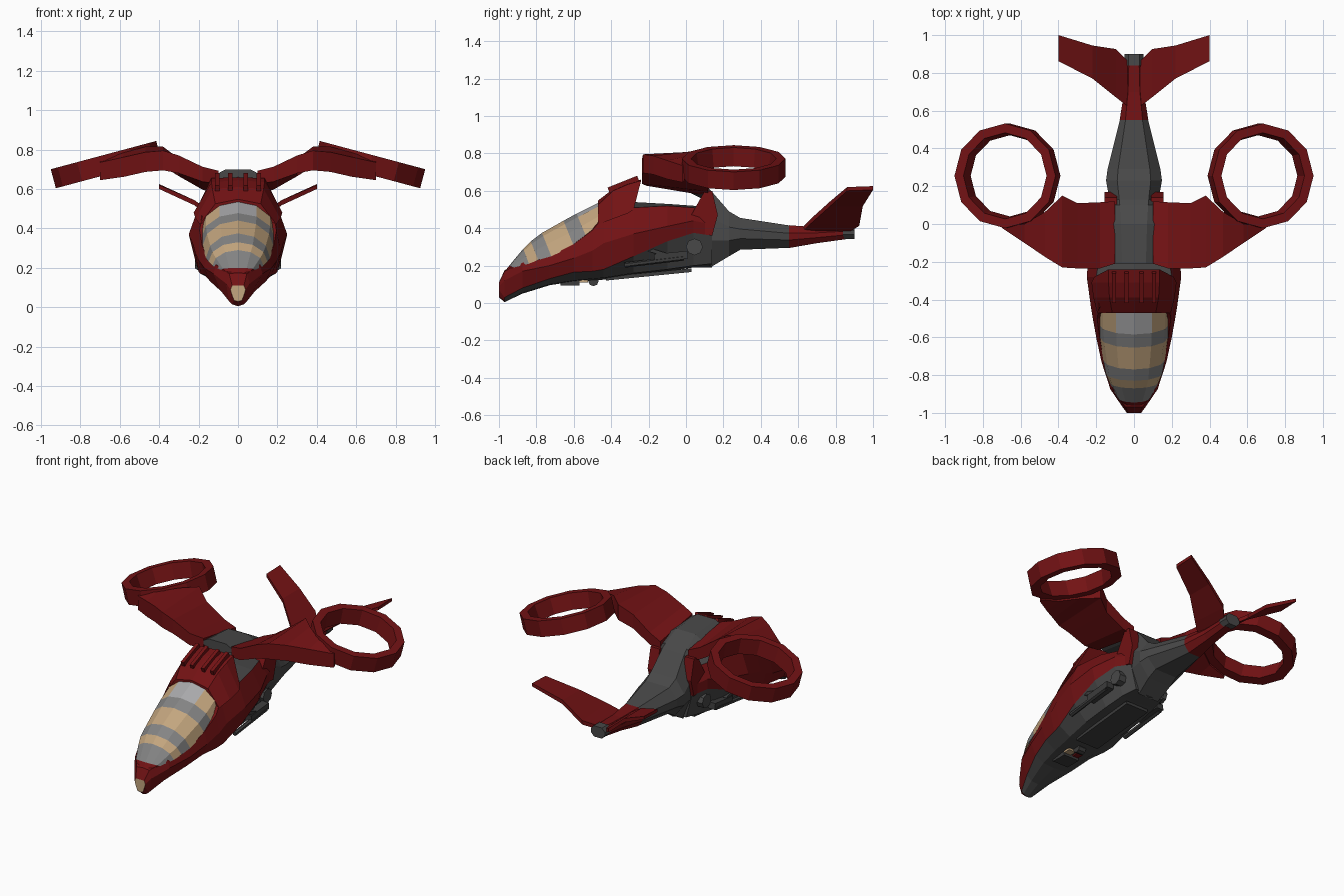
import bpy, bmesh, math
from mathutils import Matrix, Vector

if "Cube" in bpy.data.objects:
    bpy.data.objects.remove(bpy.data.objects["Cube"])


def mat(name, r, g, b):
    m = bpy.data.materials.new(name)
    m.diffuse_color = (r, g, b, 1)
    m.use_nodes = True
    m.node_tree.nodes["Principled BSDF"].inputs["Base Color"].default_value = m.diffuse_color
    return m


RED = mat("dark_red", .17, .006, .007)
GRAY = mat("charcoal", .065, .065, .065)
FRAME = mat("frame_gray", .23, .23, .23)
LIGHT = mat("light_gray", .40, .40, .41)
TAN = mat("tan_glass", .55, .38, .21)
DARK = mat("gun_gray", .045, .045, .045)


def finish(name, bm, mats):
    bmesh.ops.recalc_face_normals(bm, faces=bm.faces)
    me = bpy.data.meshes.new(name)
    bm.to_mesh(me)
    bm.free()
    for m in mats:
        me.materials.append(m)
    ob = bpy.data.objects.new(name, me)
    bpy.context.collection.objects.link(ob)
    return ob


def loft(name, rings, mats, rule=lambda i, j: 0, caps=(0, 0)):
    """Skin closed rings; rule(section, side) picks the material."""
    bm = bmesh.new()
    vs = [[bm.verts.new(p) for p in r] for r in rings]
    n = len(vs[0])
    for i in range(len(vs) - 1):
        for j in range(n):
            k = (j + 1) % n
            f = bm.faces.new((vs[i][j], vs[i][k], vs[i + 1][k], vs[i + 1][j]))
            f.material_index = rule(i, j)
    for ring, c in zip((vs[0], vs[-1]), caps):
        bm.faces.new(ring).material_index = c
    return finish(name, bm, mats)


def full(y, half):
    """Mirror a half outline (bottom centre to top centre) into a ring."""
    return [(x, y, z) for x, z in half] + [(-x, y, z) for x, z in half[-2:0:-1]]


def tube_ring(y, w, zb, zt):
    h = zt - zb
    return full(y, [(0, zb), (.55 * w, zb), (w, zb + .35 * h),
                    (w, zb + .65 * h), (.6 * w, zt), (0, zt)])


def panel(name, rows, s, m):
    """Thin surface: rows of x, lead y, trail y, lead z, trail z, half thickness."""
    rings = [[(s * x, yl, zl - t), (s * x, yt, zt - t), (s * x, yt, zt + t), (s * x, yl, zl + t)]
             for x, yl, yt, zl, zt, t in rows]
    return loft(name, rings, [m])


def box(name, c, size, m, tilt=0):
    bm = bmesh.new()
    bmesh.ops.create_cube(bm, size=1, matrix=Matrix.Translation(c)
                          @ Matrix.Rotation(tilt, 4, 'X') @ Matrix.Diagonal((*size, 1)))
    return finish(name, bm, [m])


def cyl(name, c, r, length, axis, m, n=8):
    bm = bmesh.new()
    rot = Vector((0, 0, 1)).rotation_difference(Vector(axis)).to_matrix().to_4x4()
    bmesh.ops.create_cone(bm, cap_ends=True, segments=n, radius1=r, radius2=r, depth=length,
                          matrix=Matrix.Translation(c) @ rot)
    return finish(name, bm, [m])


# Hull: y, bottom z, then (x, z) of chine, seam, side, shoulder, then top z
hull = [
    (-1.0, .03, .02, .035, .033, .07, .038, .09, .03, .11, .11),
    (-.97, .005, .03, .015, .045, .03, .06, .12, .045, .17, .175),
    (-.875, .05, .05, .055, .085, .08, .125, .17, .11, .215, .22),
    (-.73, .095, .08, .10, .14, .13, .172, .20, .158, .25, .26),
    (-.60, .115, .10, .12, .17, .165, .20, .24, .182, .315, .33),
    (-.50, .12, .11, .13, .19, .17, .218, .28, .195, .39, .42),
    (-.44, .125, .12, .135, .20, .18, .228, .32, .185, .46, .53),
    (-.28, .15, .13, .16, .22, .25, .25, .37, .20, .51, .54),
    (-.10, .17, .13, .18, .215, .33, .235, .41, .17, .52, .53),
    (.04, .19, .12, .20, .18, .375, .18, .44, .12, .51, .52),
    (.14, .19, .10, .21, .14, .36, .14, .42, .10, .50, .50)]
rings = [full(r[0], [(0, r[1])] + [(r[k], r[k + 1]) for k in (2, 4, 6, 8)] + [(0, r[10])])
         for r in hull]


def hull_rule(i, j):
    j = min(j, 9 - j)
    if j < 2 and i > 0:
        return 1
    return 1 if j == 4 and i > 6 else 0


loft("hull", rings, [RED, GRAY, TAN], hull_rule, (2, 1))

# Canopy: top y, top z, sill y, sill z, half width
canopy = [(-.972, .165, -.95, .165, .05), (-.945, .20, -.92, .19, .088), (-.87, .29, -.84, .21, .13),
          (-.83, .33, -.79, .23, .15), (-.77, .375, -.72, .25, .163), (-.655, .44, -.60, .305, .182),
          (-.585, .478, -.53, .345, .188), (-.46, .54, -.45, .40, .188)]
rings = []
for yt, zt, ys, zs, w in canopy:
    ring = []
    for k in range(7):
        a = math.pi * k / 6
        s = math.sin(a)
        ring.append((w * math.cos(a), ys + (yt - ys) * s, zs + (zt - zs) * s))
    rings.append(ring)
bands = [2, 0, 1, 0, 1, 0, 1]
loft("canopy", rings, [FRAME, TAN, RED, LIGHT],
     lambda i, j: 3 if i == 6 and j in (2, 3) else bands[i], (2, 2))

# Hood behind the canopy, with raised ribs
hood = [(-.47, .195, .42, .115, .525, .548), (-.39, .215, .45, .13, .60, .61),
        (-.31, .225, .48, .135, .635, .645)]
rings = [full(y, [(0, zb), (wb, zb), (wt, zt), (0, zc)]) for y, wb, zb, wt, zt, zc in hood]
rings.append([(0, -.28, .50), (.21, -.28, .50), (.135, -.24, .655), (0, -.24, .66),
              (-.135, -.24, .655), (-.21, -.28, .50)])
loft("hood", rings, [RED])
for x in (-.105, -.04, .04, .105):
    box("hood_rib", (x, -.335, .635), (.022, .17, .03), RED, .38)

# Wing centre plate flowing down into the rear body
spine = [(-.21, .105, .635, .70), (0, .115, .60, .685), (.10, .125, .55, .63), (.13, .13, .19, .605),
         (.23, .148, .25, .49), (.29, .14, .285, .455), (.55, .075, .295, .415)]
loft("rear_body", [tube_ring(*s) for s in spine], [GRAY])
tail = [(.55, .076, .294, .416), (.70, .052, .32, .405), (.86, .045, .342, .408)]
loft("tail_boom", [tube_ring(*s) for s in tail], [RED])
loft("tail_nozzle", [tube_ring(y, .05, .343, .412) for y in (.84, .90)], [GRAY])

wing = [(.10, -.21, .12, .66, .605, .033), (.18, -.235, .115, .675, .635, .038),
        (.30, -.235, .11, .725, .71, .045), (.38, -.23, .15, .745, .765, .05),
        (.47, -.175, .065, .737, .765, .05), (.58, -.10, .0, .712, .735, .05),
        (.70, -.02, -.01, .69, .70, .045)]
fin = [(.03, .62, .86, .39, .385, .012), (.095, .67, .926, .44, .425, .013),
       (.22, .77, .945, .53, .53, .013), (.40, .862, 1.0, .61, .615, .01)]
pylon = [(0, .42), (.10, .60), (.14, .60), (.17, .47), (.14, .36), (.02, .38)]

for s in (1, -1):
    panel("wing", wing, s, RED)
    panel("tail_fin", fin, s, RED)
    loft("pylon_panel", [[(s * x, y, z) for y, z in pylon] for x in (.09, .155)], [RED])

    # Tilted twelve-sided rotor ring
    M = Matrix.Translation((s * .67, .255, .724)) @ Matrix.Rotation(s * math.radians(15), 4, 'Y')
    prof = [(.277, -.05), (.277, .05), (.228, .05), (.215, -.05)]
    bm = bmesh.new()
    vs = [[bm.verts.new(M @ Vector((r * math.cos(k * math.pi / 6), r * math.sin(k * math.pi / 6), z)))
           for r, z in prof] for k in range(12)]
    for k in range(12):
        for j in range(4):
            a, b, n = vs[k], vs[(k + 1) % 12], (j + 1) % 4
            bm.faces.new((a[j], a[n], b[n], b[j]))
    finish("rotor_ring", bm, [RED])

    # Side guns and engine pod
    cyl("gun_barrel", (s * .205, -.17, .222), .014, .32, (0, 1, .12), DARK, 6)
    box("gun_body", (s * .19, -.08, .25), (.05, .18, .04), DARK, .1)
    box("gun_mount", (s * .18, -.18, .28), (.06, .14, .02), DARK, -.3)
    cyl("engine_pod", (s * .15, .045, .30), .045, .06, (1, 0, 0), GRAY)

# Underside equipment
box("chin_plate", (0, -.62, .107), (.11, .10, .025), DARK)
box("belly_lamp", (.03, -.55, .116), (.05, .05, .012), TAN)
box("belly_marker", (-.03, -.55, .116), (.04, .04, .012), RED)
cyl("belly_wheel", (0, -.495, .118), .028, .05, (1, 0, 0), DARK)
box("belly_keel", (0, -.20, .153), (.16, .46, .02), DARK, .1)
